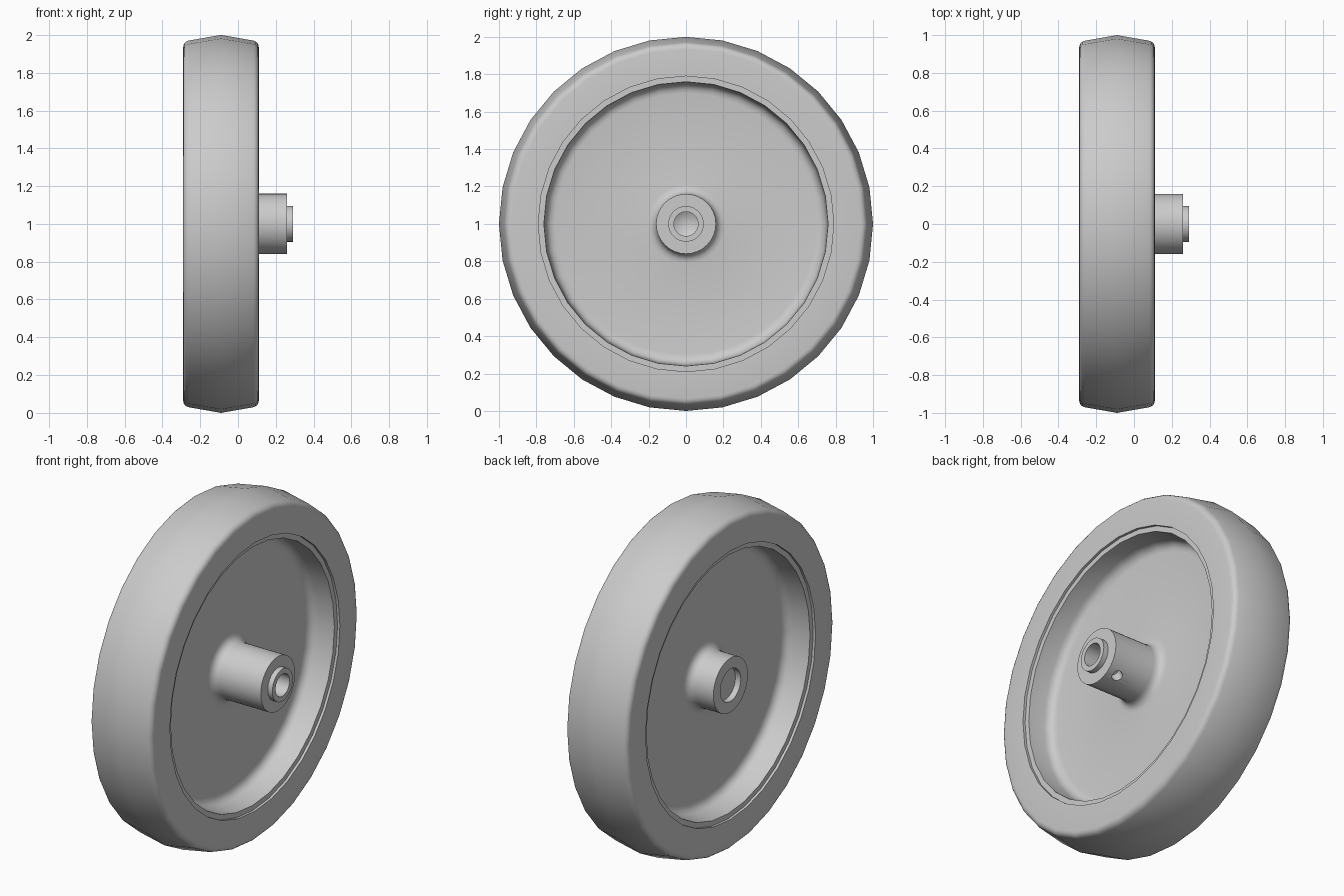
import bpy
import bmesh
from math import cos, sin, tau, radians
from mathutils import Vector

cube = bpy.data.objects.get("Cube")
if cube:
    bpy.data.objects.remove(cube, do_unlink=True)

SIDES = 32
AXLE_HEIGHT = 1.0
MIDDLE = -0.09  # centre plane of the wheel along x

grey = bpy.data.materials.new("light grey")
grey.use_nodes = True
grey.diffuse_color = (0.6, 0.6, 0.6, 1)
grey.node_tree.nodes["Principled BSDF"].inputs["Base Color"].default_value = (0.6, 0.6, 0.6, 1)


def rounded(corners, steps=4):
    """Profile from (x, radius, fillet) corners, each fillet a smooth curve."""
    points = []
    for i, (x, r, fillet) in enumerate(corners):
        p = Vector((x, r))
        if not fillet:
            points.append(p)
            continue
        before = Vector(corners[i - 1][:2])
        after = Vector(corners[(i + 1) % len(corners)][:2])
        a = p + (before - p).normalized() * fillet
        b = p + (after - p).normalized() * fillet
        for k in range(steps + 1):
            t = k / steps
            w = 2 * t * (1 - t) * 0.83  # weighted towards a circular arc
            u, v = (1 - t) ** 2, t ** 2
            points.append((a * u + p * w + b * v) / (u + w + v))
    return points


def lathe(name, profile, closed=True):
    """Turn a profile around the axle, which runs along x."""
    bm = bmesh.new()
    rings = []
    for x, r in profile:
        if r == 0:
            rings.append([bm.verts.new((x, 0, AXLE_HEIGHT))] * SIDES)
        else:
            rings.append([bm.verts.new((x, r * sin(tau * k / SIDES),
                                        AXLE_HEIGHT + r * cos(tau * k / SIDES)))
                          for k in range(SIDES)])
    pairs = list(zip(rings, rings[1:]))
    if closed:
        pairs.append((rings[-1], rings[0]))
    for a, b in pairs:
        for k in range(SIDES):
            n = (k + 1) % SIDES
            bm.faces.new(list(dict.fromkeys((a[k], a[n], b[n], b[k]))))
    bmesh.ops.recalc_face_normals(bm, faces=bm.faces)
    mesh = bpy.data.meshes.new(name)
    bm.to_mesh(mesh)
    bm.free()
    mesh.materials.append(grey)
    obj = bpy.data.objects.new(name, mesh)
    bpy.context.collection.objects.link(obj)
    return obj


def mirrored(half):
    """Complete a profile by reflecting it in the wheel's centre plane."""
    return half + [(2 * MIDDLE - x, r, f) for x, r, f in reversed(half)]


def smooth(obj):
    bpy.ops.object.select_all(action="DESELECT")
    obj.select_set(True)
    bpy.context.view_layer.objects.active = obj
    bpy.ops.object.shade_smooth_by_angle(angle=radians(35))


# Tyre with a shallow peaked crown and rounded shoulders
tread_half = [(0.11, 0.79, 0), (0.11, 0.965, 0.03)]
half = tread_half + [(MIDDLE, 1.0, 0)]
tyre = lathe("tyre", rounded(half + [(2 * MIDDLE - x, r, f) for x, r, f in reversed(tread_half)]))

# Hub: rim, thin web and a through-bored boss, longer on the +x side
boss = [(0.26, 0.095, 0), (0.26, 0.16, 0)]
dish = [(-0.055, 0.16, 0.05), (-0.055, 0.75, 0.05), (0.095, 0.76, 0), (0.095, 0.79, 0)]
back_boss = [(-0.29, 0.16, 0), (-0.29, 0.095, 0)]
hub = lathe("hub", rounded(boss + mirrored(dish) + back_boss))

# Shaft with a drilled blind bore, set back slightly inside the rear boss
shaft = lathe("shaft", [Vector(p) for p in (
    (-0.255, 0), (-0.255, 0.095), (0.29, 0.095), (0.29, 0.065), (0.03, 0.065), (-0.01, 0))],
    closed=False)

# Radial set-screw hole in the boss
angle = radians(57)
direction = Vector((0, cos(angle), -sin(angle)))
bpy.ops.mesh.primitive_cylinder_add(
    vertices=20, radius=0.03, depth=0.12,
    location=Vector((0.19, 0, AXLE_HEIGHT)) + direction * 0.16,
    rotation=direction.to_track_quat("Z", "Y").to_euler())
cutter = bpy.context.object
cutter.name = "screw_hole_cutter"
cutter.data.materials.append(grey)
cut = hub.modifiers.new("screw hole", "BOOLEAN")
cut.operation = "DIFFERENCE"
cut.solver = "EXACT"
cut.object = cutter
bpy.context.view_layer.objects.active = hub
bpy.ops.object.modifier_apply(modifier=cut.name)
bpy.data.objects.remove(cutter, do_unlink=True)

for part in (tyre, hub, shaft):
    smooth(part)
